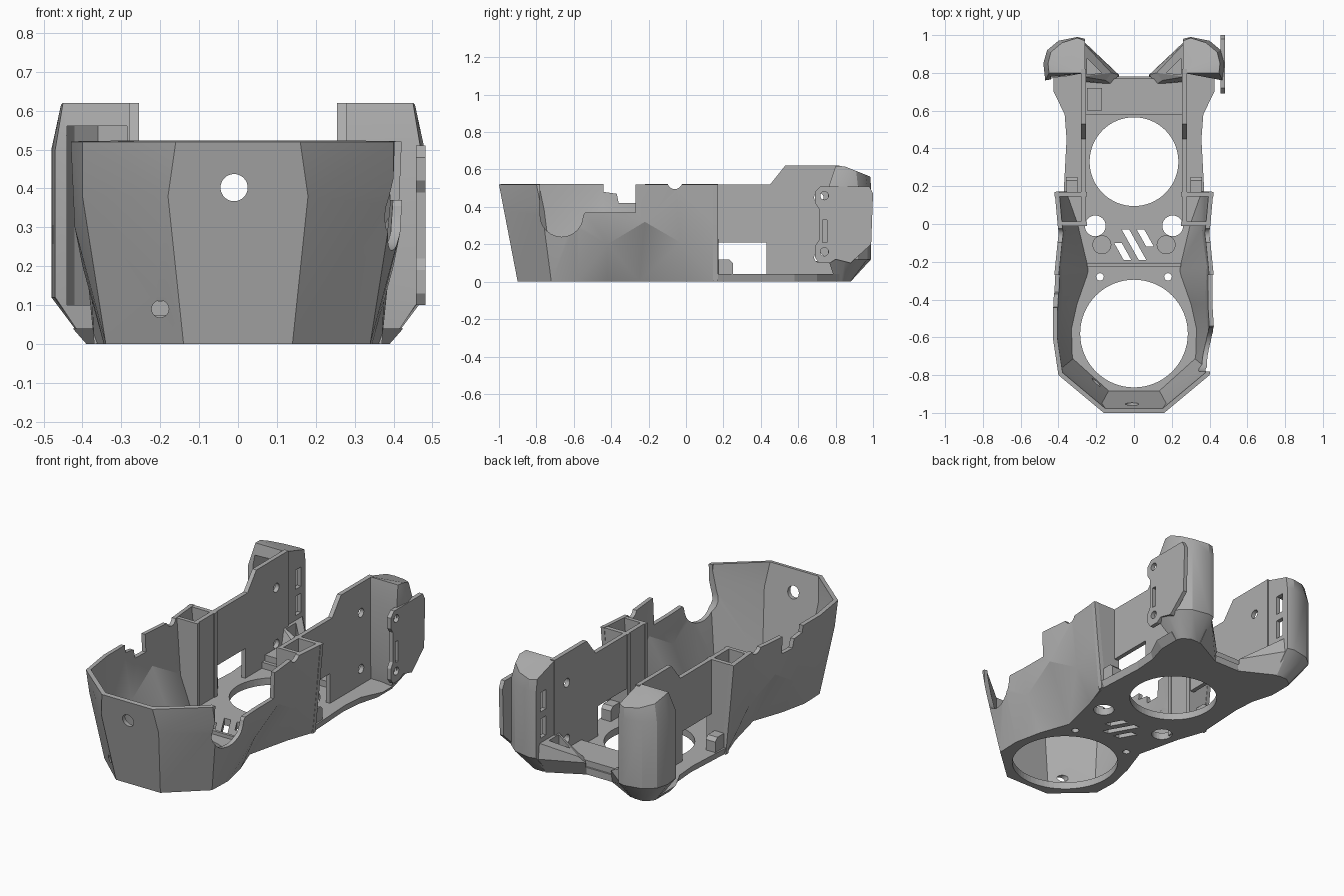
import bpy, bmesh, math

if "Cube" in bpy.data.objects:
    bpy.data.objects.remove(bpy.data.objects["Cube"], do_unlink=True)

GREY = (0.42, 0.42, 0.42, 1)
mat = bpy.data.materials.new("plain grey")
mat.use_nodes = True
mat.diffuse_color = GREY
mat.node_tree.nodes["Principled BSDF"].inputs["Base Color"].default_value = GREY


def finish(name, bm):
    me = bpy.data.meshes.new(name)
    bm.to_mesh(me)
    bm.free()
    me.materials.append(mat)
    ob = bpy.data.objects.new(name, me)
    bpy.context.collection.objects.link(ob)
    return ob


def loft(name, rings, s=1):
    """Closed solid through rings of 3D points, mirrored in x when s is -1."""
    bm = bmesh.new()
    vs = [[bm.verts.new((p[0] * s, p[1], p[2])) for p in r] for r in rings]
    n = len(vs[0])
    for a, b in zip(vs, vs[1:]):
        for i in range(n):
            j = (i + 1) % n
            bm.faces.new((a[i], a[j], b[j], b[i]))
    caps = [bm.faces.new(vs[0][::-1]), bm.faces.new(vs[-1])]
    bm.normal_update()
    bmesh.ops.triangulate(bm, faces=caps)
    if bm.calc_volume(signed=True) < 0:
        bmesh.ops.reverse_faces(bm, faces=bm.faces)
    bm.normal_update()
    return finish(name, bm)


def prism(name, pts, axis, lo, hi, s=1):
    """Profile extruded along an axis from lo to hi."""
    place = {"x": lambda p, d: (d, p[0], p[1]),
             "y": lambda p, d: (p[0], d, p[1]),
             "z": lambda p, d: (p[0], p[1], d)}[axis]
    return loft(name, [[place(p, d) for p in pts] for d in (lo, hi)], s)


def box(name, x, y, z, s=1):
    return prism(name, [(x[0], y[0]), (x[1], y[0]), (x[1], y[1]), (x[0], y[1])], "z", *z, s)


def disc(name, a, b, r, axis, lo, hi, n=32, s=1):
    pts = [(a + r * math.cos(2 * math.pi * i / n), b + r * math.sin(2 * math.pi * i / n))
           for i in range(n)]
    return prism(name, pts, axis, lo, hi, s)


def bake(ob):
    dg = bpy.context.evaluated_depsgraph_get()
    me = bpy.data.meshes.new_from_object(ob.evaluated_get(dg))
    ob.modifiers.clear()
    ob.data = me


def cut(ob, *cutters):
    for c in cutters:
        c.hide_render = True
        m = ob.modifiers.new("cut", "BOOLEAN")
        m.operation, m.solver, m.object = "DIFFERENCE", "EXACT", c
    bake(ob)
    for c in cutters:
        bpy.data.objects.remove(c, do_unlink=True)


# Faceted front shell: each column runs bottom, middle, top
half = [((.37, .17, 0), (.40, .17, .30), (.42, .17, .52)),
        ((.31, 0, 0), (.38, -.03, .21), (.40, -.05, .52)),
        ((.25, -.25, 0), (.41, -.22, .32), (.42, -.25, .52)),
        ((.31, -.42, 0), (.40, -.42, .20), (.43, -.45, .52)),
        ((.345, -.58, 0), (.42, -.60, .30), (.43, -.60, .52)),
        ((.34, -.72, 0), (.40, -.77, .38), (.40, -.80, .52)),
        ((.14, -.90, 0), (.18, -.973, .38), (.16, -1.0, .52))]
cols = [[(-x, y, z) for x, y, z in c] for c in half] + half[::-1]
bm = bmesh.new()
grid = [[bm.verts.new(p) for p in c] for c in cols]
for a, b in zip(grid, grid[1:]):
    for k in range(2):
        bm.faces.new((a[k], b[k], b[k + 1], a[k + 1]))
bmesh.ops.triangulate(bm, faces=bm.faces)
shell = finish("front_shell", bm)
sol = shell.modifiers.new("wall", "SOLIDIFY")
sol.thickness, sol.offset, sol.use_even_offset = .024, -1, True
bake(shell)
arc = [(-.665 + .115 * math.cos(a), .355 + .115 * math.sin(a))
       for a in (math.pi * (1 + i / 12) for i in range(13))]
scoop = [(-.78, .7)] + arc + [(-.54, .37), (-.27, .37), (-.27, .7)]
step = [(-.45, .7), (-.44, .48), (-.37, .47), (-.36, .42), (-.27, .42), (-.27, .7)]
cut(shell,
    prism("scoop_cutter", scoop, "x", .25, .6),
    prism("step_cutter", step, "x", .25, .6, -1),
    disc("dip_cutter", -.06, .535, .04, "x", -.6, .6),
    disc("front_hole_cutter", -.01, .402, .035, "y", -1.2, -.8),
    disc("low_hole_cutter", -.2, .09, .022, "y", -1.2, -.7))
shell.data.shade_smooth()
shell.data.set_sharp_from_angle(angle=math.radians(22))

# Floor with a chamfered rear lip
side = [(.14, -.90), (.34, -.72), (.345, -.58), (.31, -.42), (.25, -.25), (.31, 0),
        (.36, .17), (.345, .45), (.355, .58), (.39, .70), (.39, .82), (.26, .84), (.08, .78)]
outline = side + [(-x, y) for x, y in side[::-1]]


def lip(x, y):
    out = .035 if y > .6 and abs(x) > .3 else .012 if y > .1 and abs(x) > .3 else 0
    return (x + math.copysign(out, x), y, .04)


floor = loft("floor", [[(x, y, 0) for x, y in outline], [lip(x, y) for x, y in outline]])
cutters = [disc("front_opening", 0, -.58, .285, "z", -.1, .2, 64),
           disc("rear_opening", 0, .33, .235, "z", -.1, .2, 64)]
for s in (1, -1):
    cutters += [disc("post_hole", .205, -.01, .055, "z", -.1, .2, s=s),
                disc("pin_hole", .18, -.28, .02, "z", -.1, .2, 16, s)]
for x, top, low in ((-.06, -.10, -.19), (0, -.03, -.19), (.06, -.03, -.12)):
    dx = (top - low) * .28
    cutters.append(prism("vent", [(x - dx - .02, top), (x - dx + .02, top),
                                  (x + dx + .02, low), (x + dx - .02, low)], "z", -.1, .2))
cut(floor, *cutters)

# Raised bars on the floor
box("rear_cross_bar", (-.26, .26), (.58, .77), (.03, .075))
box("rear_bar_block", (-.25, -.17), (.60, .72), (.07, .11))
box("middle_rib", (-.25, .25), (-.225, -.21), (.03, .06))

# Rear side wall profile (y, z), with the window standing on the floor
wall = [(0, .01), (.17, .01), (.17, .21), (.43, .21), (.43, .01), (.82, .01),
        (.82, .62), (.53, .62), (.45, .52), (0, .52)]
# Pod outline from the inner corner around the back to the outer front corner
foot = [(.26, .80), (.26, .87), (.29, .88), (.34, .88), (.38, .85), (.39, .83), (.39, .80)]
body = [(.26, .80), (.26, .98), (.30, .99), (.40, .97), (.46, .92), (.48, .85), (.47, .76)]
crown = [(.26, .80), (.26, .97), (.30, .985), (.38, .96), (.44, .91), (.455, .85), (.45, .80)]

for s, word in ((1, "left"), (-1, "right")):
    w = prism(word + "_rear_wall", wall, "x", .255, .28, s)
    cut(w, disc("upper_hole", .71, .45, .025, "x", .2, .35, 24, s),
        disc("lower_hole", .71, .13, .025, "x", .2, .35, 24, s))

    # Duct between wall and shell
    prism(word + "_duct_back", [(.25, .01), (.37, 0), (.40, .30), (.42, .52), (.25, .52)],
          "y", .145, .17, s)
    prism(word + "_duct_front", [(.25, .01), (.30, .01), (.37, .21), (.39, .52), (.25, .52)],
          "y", -.01, .012, s)
    prism(word + "_clip_tab", [(.16, .03), (.25, .03), (.25, .10), (.23, .12), (.16, .12)],
          "x", .30, .36, s)
    disc(word + "_floor_boss", .17, -.11, .05, "z", .03, .055, s=s)

    # Hollow corner pod
    pod = loft(word + "_pod", [[(x, y, 0) for x, y in foot],
                               [(x, y, .12) for x, y in body],
                               [(x, y, .50) for x, y in body],
                               [(x, y, .62 - .4 * max(0, y - .84)) for x, y in crown]], s)
    front = .82 if s > 0 else .70
    hollow = [(.285, front), (.285, .95), (.36, .95), (.42, .90), (.44, .84), (.44, front)]
    cut(pod, prism("hollow", hollow, "z", .10, .56, s),
        box("lower_slot", (.2, .30), (.89, .94), (.22, .33), s),
        box("upper_slot", (.2, .30), (.89, .94), (.37, .48), s))
    pod.data.shade_smooth()
    pod.data.set_sharp_from_angle(angle=math.radians(28))

    # Low sloping corner beside the rear notch
    corner = loft(word + "_rear_corner",
                  [[(.08, .78, 0), (.27, .88, 0), (.27, .74, 0), (.12, .74, 0)],
                   [(.08, .79, .07), (.27, .97, .11), (.27, .76, .11), (.12, .74, .07)],
                   [(.12, .80, .10), (.27, .96, .20), (.27, .78, .20), (.15, .76, .10)]], s)
    cut(corner, prism("pocket", [(.17, .80), (.25, .88), (.25, .79)], "z", .07, .3, s))

# Mounting plate on the left pod
plate = prism("mounting_plate", [(.69, .13), (.71, .10), (.77, .10), (.80, .12), (.88, .10),
                                 (.99, .20), (1.0, .47), (.98, .51), (.72, .51), (.69, .48),
                                 (.69, .42), (.71, .39), (.71, .22), (.69, .19)],
              "x", .458, .482)
cut(plate, disc("top_screw_hole", .74, .46, .022, "x", .4, .6, 24),
    disc("low_screw_hole", .74, .16, .022, "x", .4, .6, 24),
    box("plate_slot", (.4, .6), (.73, .755), (.21, .33)))
